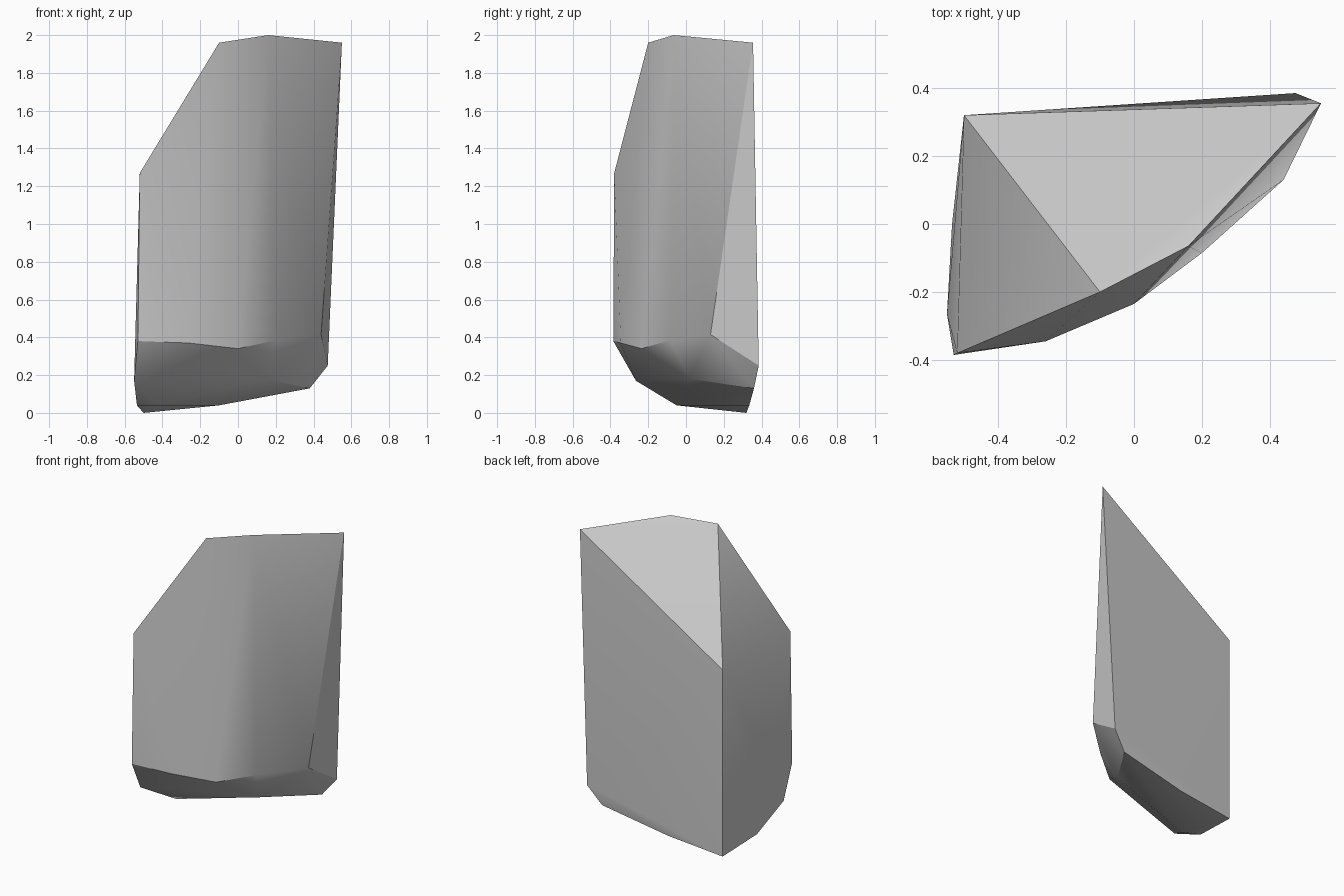
import bpy, bmesh
from math import radians

if "Cube" in bpy.data.objects:
    bpy.data.objects.remove(bpy.data.objects["Cube"])

# One plain stone colour
stone = bpy.data.materials.new("stone_grey")
stone.use_nodes = True
grey = (0.6, 0.6, 0.6, 1)
stone.diffuse_color = grey
stone.node_tree.nodes["Principled BSDF"].inputs["Base Color"].default_value = grey

# Corner rings of the chipped shard, from the sloped top to the underside
top = [(0.55, 0.355, 1.96), (0.16, -0.065, 2.0), (-0.1, -0.2, 1.96),
       (-0.52, -0.38, 1.27), (-0.5, 0.32, 1.27)]
shoulder = [(-0.53, -0.385, 0.38), (-0.26, -0.345, 0.37), (0, -0.235, 0.34),
            (0.2, -0.085, 0.385), (0.44, 0.13, 0.415), (0.475, 0.385, 0.25)]
base = [(0.38, 0.36, 0.13), (0.15, 0.02, 0.18), (-0.55, -0.265, 0.17),
        (-0.43, -0.05, 0.04), (-0.535, 0, 0.04), (-0.1, 0.335, 0.04),
        (-0.5, 0.32, 0)]

# Wrap the corners in a convex skin and merge the flat facets
bm = bmesh.new()
for corner in top + shoulder + base:
    bm.verts.new(corner)
bmesh.ops.convex_hull(bm, input=bm.verts)
bmesh.ops.dissolve_limit(bm, angle_limit=radians(1.5), verts=bm.verts, edges=bm.edges)
bmesh.ops.recalc_face_normals(bm, faces=bm.faces)

mesh = bpy.data.meshes.new("rock_shard")
bm.to_mesh(mesh)
bm.free()
mesh.materials.append(stone)
rock = bpy.data.objects.new("rock_shard", mesh)
bpy.context.collection.objects.link(rock)

# Soft facets with crisp main edges
bpy.context.view_layer.objects.active = rock
rock.select_set(True)
bpy.ops.object.shade_smooth_by_angle(angle=radians(30))
